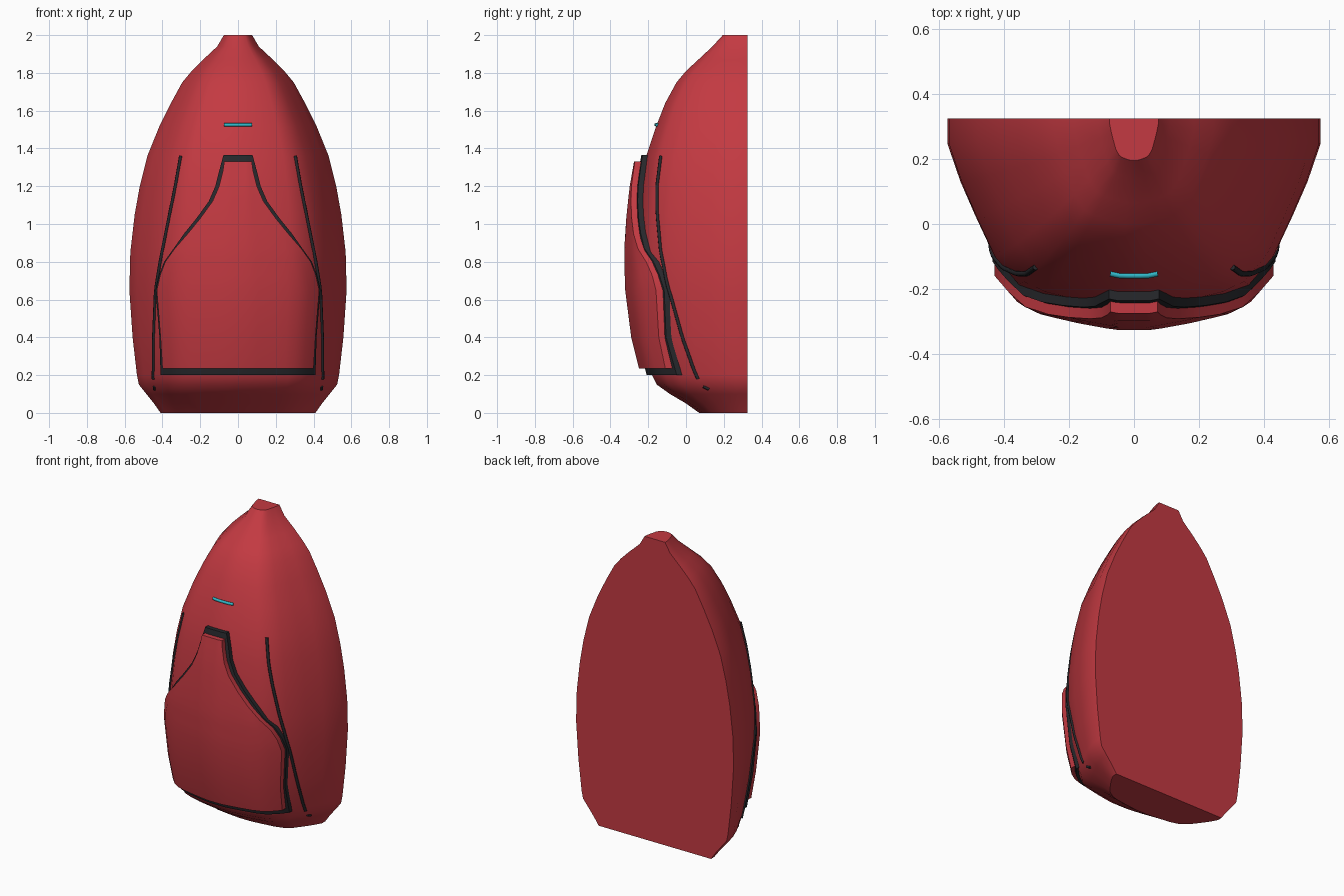
import bpy
import bmesh

cube = bpy.data.objects.get("Cube")
if cube:
    bpy.data.objects.remove(cube, do_unlink=True)


def material(name, rgb):
    mat = bpy.data.materials.new(name)
    mat.use_nodes = True
    mat.diffuse_color = (*rgb, 1)
    mat.node_tree.nodes["Principled BSDF"].inputs["Base Color"].default_value = (*rgb, 1)
    return mat


RED = material("red fabric", (0.55, 0.042, 0.054))
BLACK = material("black trim", (0.02, 0.021, 0.025))
CYAN = material("cyan pull", (0.03, 0.48, 0.58))

BACK = 0.325
# Body levels: height, half width, front y
LEVELS = [(0, .41, .07), (.05, .445, 0), (.1, .485, -.085), (.15, .525, -.155),
          (.2, .535, -.18), (.4, .558, -.23), (.65, .575, -.262), (.85, .57, -.268),
          (1.05, .547, -.255), (1.2, .52, -.238), (1.36, .48, -.21), (1.52, .415, -.157),
          (1.64, .355, -.11), (1.75, .295, -.05), (1.81, .245, 0), (1.87, .185, .065),
          (1.94, .11, .14), (2, .075, .195)]
# Cross-section: fraction of half width, fraction of depth
SECTION = [(0, 1), (.1, 1), (.3, .965), (.5, .92), (.62, .865), (.75, .72),
           (.85, .51), (.93, .33), (1, .13), (1, 0)]


def lerp_table(rows, key):
    """Linear lookup in rows sorted by their first value."""
    for a, b in zip(rows, rows[1:]):
        if key <= b[0]:
            t = (key - a[0]) / max(b[0] - a[0], 1e-6)
            return [p + (q - p) * t for p, q in zip(a[1:], b[1:])]
    return rows[-1][1:]


def body_y(x, z):
    width, front = lerp_table(LEVELS, z)
    depth = lerp_table(SECTION, min(abs(x) / width, 1))[0]
    return BACK + (front - BACK) * depth


def finish(name, bm, mat, angle=0.6):
    bmesh.ops.recalc_face_normals(bm, faces=bm.faces)
    mesh = bpy.data.meshes.new(name)
    bm.to_mesh(mesh)
    bm.free()
    mesh.materials.append(mat)
    obj = bpy.data.objects.new(name, mesh)
    bpy.context.collection.objects.link(obj)
    bpy.ops.object.select_all(action="DESELECT")
    obj.select_set(True)
    bpy.context.view_layer.objects.active = obj
    bpy.ops.object.shade_smooth_by_angle(angle=angle)
    return obj


# Body shell: stacked cross-sections with a flat back, base and top
bm = bmesh.new()
outline = [(-x, d) for x, d in reversed(SECTION[1:])] + SECTION
rings = [[bm.verts.new((x * w, BACK + (f - BACK) * d, z)) for x, d in outline]
         for z, w, f in LEVELS]
for low, high in zip(rings, rings[1:]):
    for i in range(len(outline) - 1):
        bm.faces.new((low[i], low[i + 1], high[i + 1], high[i]))
bm.faces.new(rings[0])
bm.faces.new(rings[-1])
bm.faces.new([r[0] for r in rings] + [r[-1] for r in reversed(rings)])
finish("bag_body", bm, RED)

# Front pocket outline: height, half width
POCKET = [(.235, .4), (.4, .41), (.65, .43), (.73, .412), (.8, .385), (.87, .335),
          (.95, .265), (1.03, .2), (1.12, .135), (1.2, .1), (1.28, .08), (1.33, .073)]


def pocket_layer(name, mat, rows, offset, thickness, columns=16):
    """Sheet following the body, moved forward and thickened."""
    bm = bmesh.new()
    grid = []
    for z, w in rows:
        xs = [w * (2 * i / columns - 1) for i in range(columns + 1)]
        grid.append([bm.verts.new((x, body_y(x, z) - offset, z)) for x in xs])
    for low, high in zip(grid, grid[1:]):
        for i in range(columns):
            bm.faces.new((low[i], low[i + 1], high[i + 1], high[i]))
    sheet = bm.faces[:]
    copy = bmesh.ops.extrude_face_region(bm, geom=sheet, use_keep_orig=True)
    moved = [v for v in copy["geom"] if isinstance(v, bmesh.types.BMVert)]
    bmesh.ops.translate(bm, verts=moved, vec=(0, thickness, 0))
    return finish(name, bm, mat)


def trim_row(z, w):
    # The border is widest along the upper curve
    extra = .02 if z > .9 else .006
    return z, w + extra


border = [(.2, .41)] + [trim_row(*row) for row in POCKET[1:-1]] + [(1.365, .077)]
pocket_layer("pocket_border", BLACK, border, .028, .05)
pocket_layer("front_pocket", RED, POCKET, .06, .045)


def tube(name, points, radius, mat):
    curve = bpy.data.curves.new(name, "CURVE")
    curve.dimensions = "3D"
    curve.bevel_depth = radius
    curve.bevel_resolution = 2
    curve.use_fill_caps = True
    spline = curve.splines.new("POLY")
    spline.points.add(len(points) - 1)
    for p, co in zip(spline.points, points):
        p.co = (*co, 1)
    curve.materials.append(mat)
    obj = bpy.data.objects.new(name, curve)
    bpy.context.collection.objects.link(obj)
    return obj


# Side piping: height, x, running down each side of the body
PIPING = [(.18, .448), (.4, .446), (.65, .436), (.8, .412), (1, .372), (1.2, .331), (1.36, .303)]
for side, sign in (("left", 1), ("right", -1)):
    path = []
    for i in range(25):
        z = .18 + 1.18 * i / 24
        x = lerp_table(PIPING, z)[0]
        path.append((sign * x, body_y(x, z) - .002, z))
    tube(side + "_piping", path, .009, BLACK)
    end = [(sign * .442, body_y(.442, z) - .001, z) for z in (.125, .14)]
    tube(side + "_piping_end", end, .008, BLACK)

# Zip pull bar above the pocket
bar = [(x, body_y(x, 1.525) - .004, 1.525) for x in (-.073, -.045, -.02, 0, .02, .045, .073)]
tube("zip_pull", bar, .009, CYAN)
